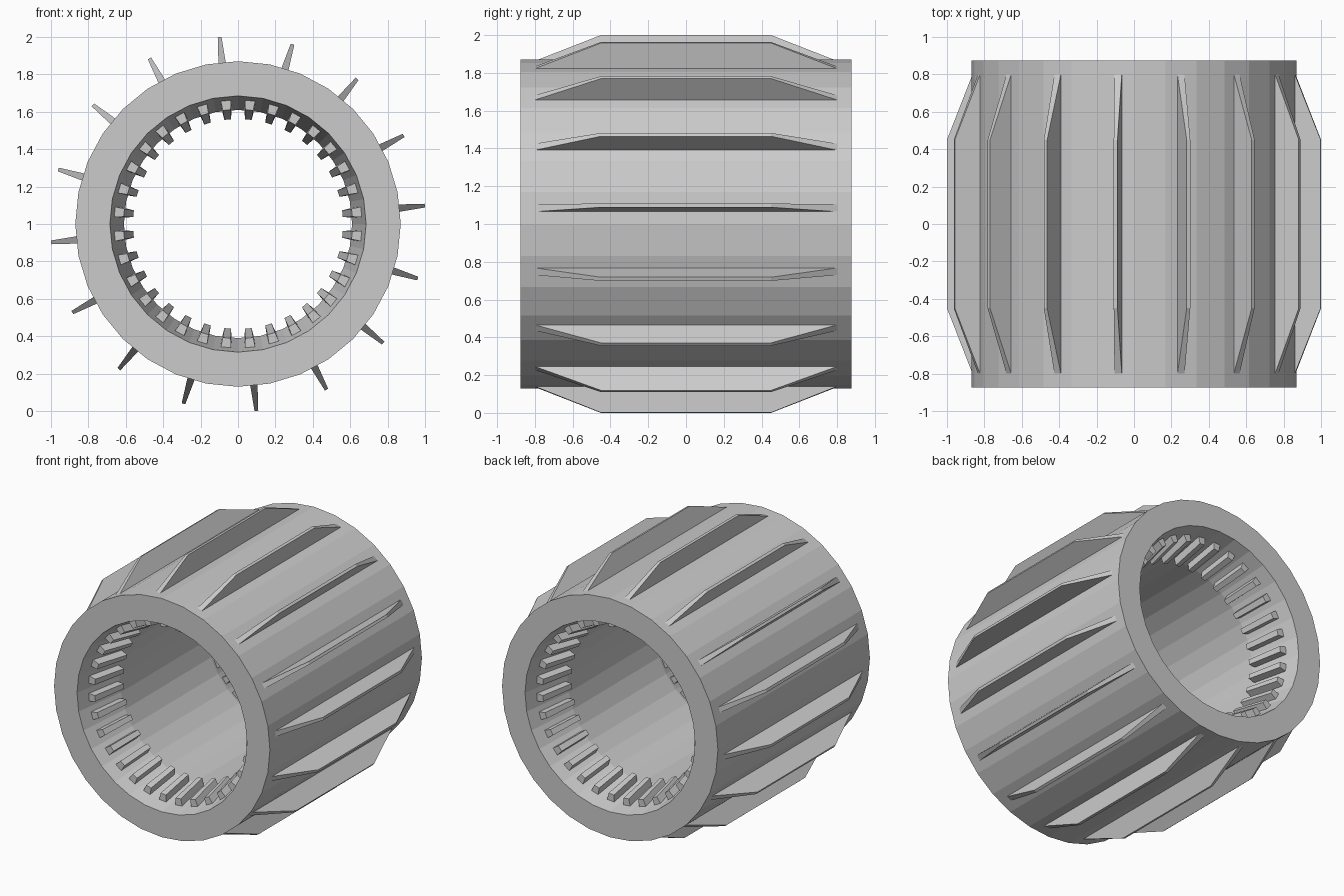
import bpy, bmesh
from math import cos, sin, pi

if "Cube" in bpy.data.objects:
    bpy.data.objects.remove(bpy.data.objects["Cube"])

N = 32                      # sides of the drum
STEP = 2 * pi / N
APO = cos(STEP / 2)         # face-centre distance relative to corner radius


def finish(name, bm):
    bmesh.ops.recalc_face_normals(bm, faces=bm.faces)
    me = bpy.data.meshes.new(name)
    bm.to_mesh(me)
    bm.free()
    ob = bpy.data.objects.new(name, me)
    bpy.context.collection.objects.link(ob)
    return ob


def lathe(name, profile):
    """Closed (radius, y) profile revolved about the y axis at z = 1."""
    bm = bmesh.new()
    rings = [[bm.verts.new((r * sin(i * STEP), y, 1 + r * cos(i * STEP)))
              for r, y in profile] for i in range(N)]
    n = len(profile)
    for i in range(N):
        a, b = rings[i], rings[(i + 1) % N]
        for j in range(n):
            k = (j + 1) % n
            bm.faces.new((a[j], a[k], b[k], b[j]))
    return finish(name, bm)


def radial_bars(name, profiles, angles):
    """Four-cornered (radius, y, half width) outlines, thickened and set round the axis."""
    bm = bmesh.new()
    for ang in angles:
        c, s = cos(ang), sin(ang)
        for prof in profiles:
            sides = [[bm.verts.new((r * s + d * w * c, y, 1 + r * c - d * w * s))
                      for r, y, w in prof] for d in (-1, 1)]
            a, b = sides
            bm.faces.new(a)
            bm.faces.new(b[::-1])
            for j in range(4):
                k = (j + 1) % 4
                bm.faces.new((a[j], b[j], b[k], a[k]))
    return finish(name, bm)


# drum with a bore that flares at both ends
L, TAPER = 0.875, 0.38
R_OUT, R_MOUTH, R_BORE = 0.87, 0.685, 0.61
lathe("drum", [(R_OUT, -L), (R_OUT, L), (R_MOUTH, L), (R_BORE, L - TAPER),
               (R_BORE, -L + TAPER), (R_MOUTH, -L)])

# outer fins on every second face
BASE, TIP = R_OUT * APO - 0.004, 1.004
fin = [(BASE, -0.81, 0.02), (BASE, 0.81, 0.02), (TIP, 0.45, 0.01), (TIP, -0.45, 0.01)]
radial_bars("outer_fins", [fin], [(2 * i - 0.5) * STEP for i in range(N // 2)])


# inner teeth lying on both flares, one per face
def wall(depth):
    return (R_MOUTH + (R_BORE - R_MOUTH) * depth / TAPER) * APO


def tooth(sign):
    d0, d1, h = 0.10, 0.36, 0.05
    return [(wall(d0) + 0.004, sign * (L - d0), 0.028),
            (wall(d1) + 0.004, sign * (L - d1), 0.026),
            (wall(d1) - h, sign * (L - d1), 0.018),
            (wall(d0) - h, sign * (L - d0), 0.021)]


radial_bars("inner_teeth", [tooth(-1), tooth(1)], [(i + 0.5) * STEP for i in range(N)])
